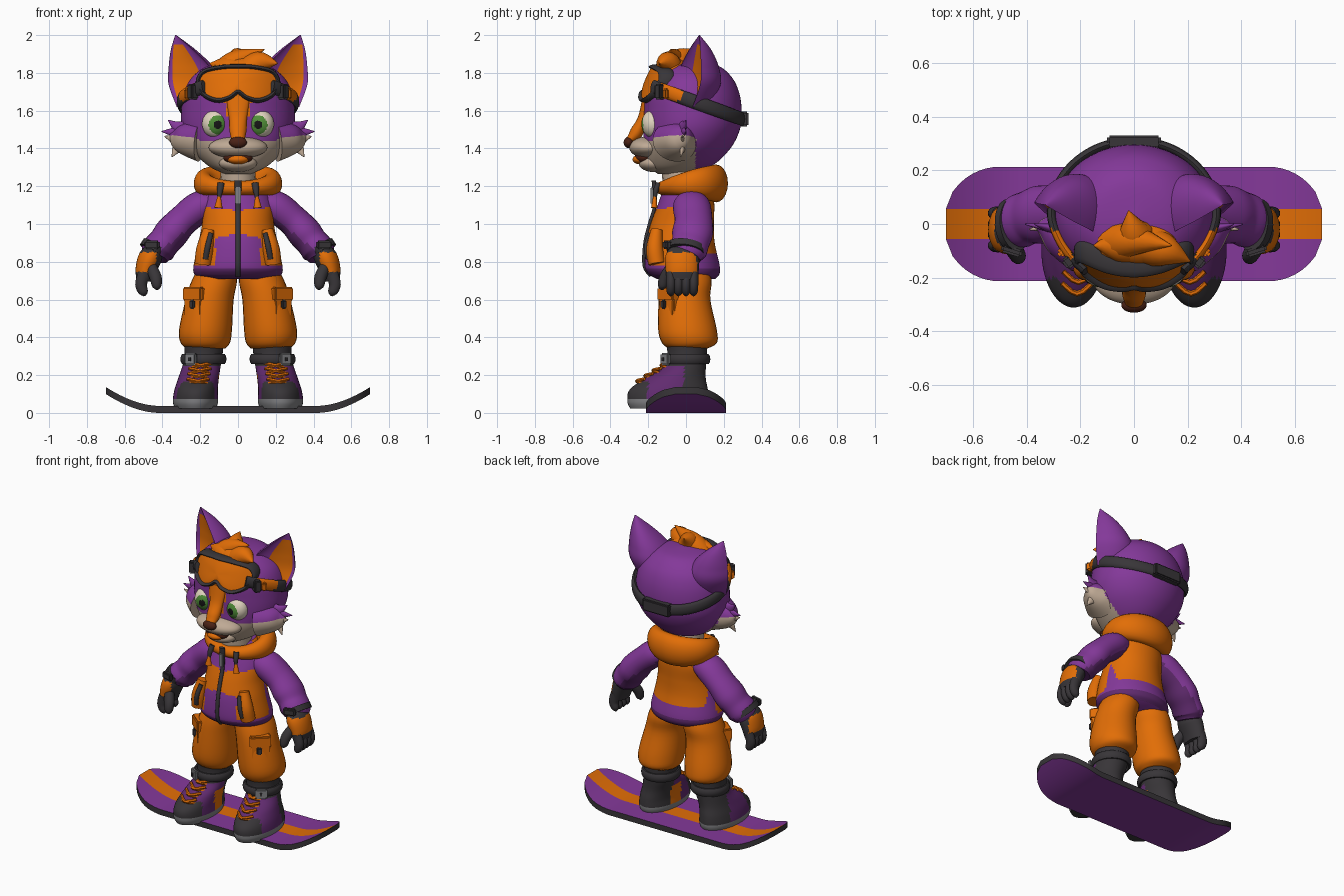
import bpy, bmesh, math
from mathutils import Vector, Matrix

if "Cube" in bpy.data.objects:
    bpy.data.objects.remove(bpy.data.objects["Cube"])
PALETTE = {"purple": (.23, .04, .32), "orange": (.76, .155, .002), "charcoal": (.04, .036, .04), "grey": (.22, .22, .23),
           "cream": (.52, .40, .30), "eye_white": (.75, .66, .52), "green": (.08, .27, .04), "black": (.008, .008, .008),
           "brown": (.07, .016, .008), "dark_purple": (.12, .024, .16)}
NAMES, Z = list(PALETTE), (0, 0, 1)
for label, rgb in PALETTE.items():
    PALETTE[label] = m = bpy.data.materials.new(label)
    m.use_nodes = True
    m.diffuse_color = m.node_tree.nodes["Principled BSDF"].inputs["Base Color"].default_value = (*rgb, 1)

def finish(name, bm, paint=None):
    bmesh.ops.recalc_face_normals(bm, faces=bm.faces[:])
    for f in bm.faces if paint else ():
        f.material_index = NAMES.index(paint(f.calc_center_median()))
    me = bpy.data.meshes.new(name)
    bm.to_mesh(me)
    for m in PALETTE.values():
        me.materials.append(m)
    me.shade_smooth()
    me.set_sharp_from_angle(angle=math.radians(48))
    ob = bpy.data.objects.new(name, me)
    bpy.context.scene.collection.objects.link(ob)
    return ob

def spline(pts, sub, closed=False):
    # Catmull-Rom through tuples of any length
    n, out = len(pts), []
    get = lambda i: Vector(pts[i % n] if closed else pts[min(max(i, 0), n - 1)])
    for i in range(n if closed else n - 1):
        a, b, c, d = (get(i + k) for k in (-1, 0, 1, 2))
        for t in (j / sub for j in range(sub)):
            out.append(.5 * (2 * b + (c - a) * t + (2 * a - 5 * b + 4 * c - d) * t * t + (3 * b - a - 3 * c + d) * t ** 3))
    return out if closed else out + [Vector(pts[-1])]

def tube(name, secs, mat, axis=None, up=(0, 1, 0), n=20, sub=5, rule=None, front=1, closed=False):
    # Loft of ellipses (x, y, z, side radius, up radius) along a path
    bm, rings, path = bmesh.new(), [], spline(secs, sub, closed)
    N = len(path)
    for i, p in enumerate(path):
        lo, hi = ((i - 1) % N, (i + 1) % N) if closed else (max(i - 1, 0), min(i + 1, N - 1))
        t = Vector(axis) if axis else (path[hi] - path[lo]).to_3d().normalized()
        u = (Vector(up) - t * t.dot(up)).normalized()
        s, ring = u.cross(t), []
        for a in (2 * math.pi * k / n for k in range(n)):
            b = math.sin(a) * max(p[4], .001) * (front if math.sin(a) < 0 else 1)
            ring.append(bm.verts.new(p.to_3d() + s * math.cos(a) * max(p[3], .001) + u * b))
        rings.append(ring)
    for i in range(N if closed else N - 1):
        r, q = rings[i], rings[(i + 1) % N]
        for k in range(n):
            f = bm.faces.new((r[k], r[(k + 1) % n], q[(k + 1) % n], q[k]))
            f.material_index = NAMES.index(rule(f.calc_center_median(), 2 * math.pi * (k + .5) / n) if rule else mat)
    for ring in () if closed else (rings[0], rings[-1]):
        bm.faces.new(ring).material_index = NAMES.index(mat)
    finish(name, bm)

def blob(name, loc, radii, paint):
    bm = bmesh.new()
    bmesh.ops.create_uvsphere(bm, u_segments=64, v_segments=48, radius=1, matrix=Matrix.Translation(loc) @ Matrix.Diagonal((*radii, 1)))
    finish(name, bm, paint)

def box(name, loc, size, mat, turn=0, bevel=.008):
    bm = bmesh.new()
    bmesh.ops.create_cube(bm, size=1, matrix=Matrix.Diagonal((*size, 1)))
    bmesh.ops.bevel(bm, geom=bm.edges[:], offset=bevel, segments=2, affect='EDGES')
    ob = finish(name, bm, lambda p: mat)
    ob.location, ob.rotation_euler = loc, (0, 0, turn)

# Snowboard with curled tips and striped deck
bm, cols = bmesh.new(), []
for x in (-.7 + i * .025 for i in range(57)):
    z = .1 * (max(0, abs(x) - .42) / .28) ** 1.8
    w = .056 + .157 * max(0, 1 - (max(0, abs(x) - .5) / .2) ** 2) ** .62
    cols.append([bm.verts.new((x, y, z + h)) for y, h in ((-w, .037), (-.055, .037), (.055, .037), (w, .037), (w, 0), (-w, 0))])
for c, d in zip(cols, cols[1:]):
    for k, kind in enumerate(("purple", "orange", "purple", "charcoal", "purple", "charcoal")):
        bm.faces.new((c[k], c[(k + 1) % 6], d[(k + 1) % 6], d[k])).material_index = NAMES.index(kind)
for end in (cols[0], cols[-1]):
    bm.faces.new(end).material_index = NAMES.index("charcoal")
finish("snowboard", bm)

# Colour rules
def boot_rule(p, a):
    if p.z < .075:
        return "grey"
    if abs(p.x) < .17 and -.1 < p.y < 0 and p.z < .2:
        return "orange"
    return "charcoal" if (p.y < -.2 and p.z < .165) or p.z > .25 or p.y > -.01 else "dark_purple"

def jacket_rule(p, a):
    x = abs(p.x)
    if p.z < .765:
        return "dark_purple"
    if p.y > 0:
        return "orange" if p.z > .85 and x < .19 else "purple"
    if p.z < .78 or p.z > 1.07 + .1 * x:
        return "purple"
    return "purple" if x < .12 and p.z < .95 - .2 * x else "orange"

def head_rule(p, a):
    x = abs(p.x)
    if p.y < -.1 and p.z > 1.45 and x < .03 + (p.z - 1.45) * .2:
        return "orange"
    return "cream" if p.y < .05 and p.z < 1.42 + .12 * x else "purple"

# Jacket, neck, hood
tube("jacket", [(0, 0, .71, .205, .155), (0, -.01, .735, .232, .187), (0, -.02, .78, .235, .198), (0, -.03, .9, .21, .182),
                (0, -.02, 1.0, .19, .167), (0, 0, 1.1, .185, .15), (0, .01, 1.18, .15, .13), (0, .02, 1.24, .1, .1)],
     "purple", Z, n=80, sub=9, rule=jacket_rule)
tube("neck", [(0, -.01, 1.16, .1, .11), (0, -.03, 1.3, .09, .1)], "cream", Z)
hood = []
for t in (i * math.pi / 6 for i in range(12)):
    k = (1 - math.cos(t)) / 2
    hood.append((.182 * math.sin(t), .02 - .14 * math.cos(t), 1.19 + .07 * k - .045 * k * k, .042 + .02 * k, .037 + .063 * k))
tube("hood", hood, "orange", up=Z, closed=True)
tube("front_zip", [(0, -.185, .725, .013, .01), (0, -.22, .78, .013, .01), (0, -.216, .9, .013, .01), (0, -.192, 1, .013, .01),
                   (0, -.165, 1.1, .014, .01), (0, -.17, 1.23, .02, .012)], "charcoal")
box("zip_pull", (0, -.18, 1.15), (.03, .015, .09), "grey", bevel=.004)

# Head and muzzle
tube("head", [(0, -.07, 1.265, .07, .08), (0, -.03, 1.31, .16, .17), (0, .005, 1.4, .25, .23), (0, .03, 1.5, .295, .255),
              (0, .035, 1.6, .30, .26), (0, .03, 1.7, .285, .25), (0, .03, 1.78, .24, .21), (0, .025, 1.84, .15, .14),
              (0, .02, 1.86, .02, .02)], "purple", Z, n=120, sub=10, rule=head_rule)
for name, loc, radii, kind in (("muzzle", (0, -.2, 1.405), (.155, .1, .058), "cream"), ("jaw", (0, -.17, 1.322), (.1, .08, .047), "cream"),
                               ("mouth", (0, -.22, 1.352), (.078, .052, .036), "brown"), ("nose", (0, -.303, 1.432), (.047, .027, .03), "brown"),
                               ("tongue", (0, -.243, 1.342), (.055, .04, .026), "orange"), ("hair", (.02, -.07, 1.81), (.14, .085, .075), "orange")):
    blob(name, loc, radii, lambda p: kind)
tube("nose_bridge", [(0, -.21, 1.67, .065, .02), (0, -.23, 1.56, .047, .025), (0, -.262, 1.485, .044, .035), (0, -.298, 1.445, .032, .02)], "orange")

# Hair locks
for i, lock in enumerate([((-.08, -.07, 1.79), (0, -.06, 1.865), (.14, -.08, 1.925)), ((.04, -.08, 1.8), (.12, -.1, 1.855), (.21, -.14, 1.85)),
                          ((.02, -.06, 1.8), (0, -.03, 1.875), (-.02, .05, 1.925)), ((0, -.08, 1.8), (-.07, -.08, 1.83), (-.15, -.08, 1.85))]):
    tube(f"hair_lock_{i + 1}", [(*p, r, r) for p, r in zip(lock, (.075, .06, .002))], "orange", n=14)

# Goggles: deep frame, curved lens, strap
half = [(0, 1.7), (.045, 1.67), (.11, 1.655), (.18, 1.685), (.21, 1.75), (.18, 1.805), (.09, 1.828), (0, 1.832)]
outline = half + [(-x, z) for x, z in half[-2:0:-1]]
depth = lambda x, z: -.235 + (z - 1.67) * .36 + 1.8 * x * x
tube("goggle_frame", [(x, depth(x, z) + .02, z, .014, .042) for x, z in outline], "charcoal", n=12, closed=True)
bm, rows, rim = bmesh.new(), [], spline(outline, 4, True)
for r in (.05, .35, .65, .85, 1):
    pts = [(x * r, 1.745 + (z - 1.745) * r) for x, z in rim]
    rows.append([bm.verts.new((x, depth(x, z) - .01 * (1 - r * r) - .006, z)) for x, z in pts])
for p, q in zip(rows, rows[1:]):
    for k in range(len(p)):
        bm.faces.new((p[k], p[k - 1], q[k - 1], q[k]))
bm.faces.new(rows[0])
finish("goggle_lens", bm, lambda p: "orange")
strap = []
for t in (math.radians(-50 + i * 280 / 24) for i in range(25)):
    y = .035 + .274 * math.sin(t)
    strap.append((.308 * math.cos(t) * (1 - .12 * max(0, -math.sin(t))), y, 1.555 + (.3 - y) * .36, .017, .037))
tube("goggle_strap", strap, "charcoal", up=Z, n=12, sub=3, rule=lambda p, a: "orange" if -.13 < p.y < -.02 and p.z > 1.655 else "charcoal")
box("strap_clip", (0, .305, 1.556), (.2, .05, .08), "charcoal")

for s, side in ((1, "left_"), (-1, "right_")):
    def limb(name, secs, mat, **options):
        tube(side + name, [(s * x, *rest) for x, *rest in secs], mat, **options)

    # Eye and cheek fur
    def eye_rule(p):
        r = math.hypot(p.x - s * .106, p.z - 1.525)
        return "eye_white" if p.y > -.17 or r > .05 else "black" if r < .022 else "green"
    blob(side + "eye", (s * .12, -.174, 1.53), (.07, .062, .074), eye_rule)
    limb("cheek", [(.2, -.05, 1.44, .11, .13), (.28, -.03, 1.45, .085, .09), (.33, -.015, 1.46, .055, .045), (.36, -.01, 1.47, .01, .01)],
         "cream", n=48, sub=8, rule=lambda p, a: "cream" if p.z < 1.43 + .11 * abs(p.x) and p.y < .05 else "purple")
    for k, (z, tip, kind) in enumerate([(1.51, (.37, 0, 1.55), "purple"), (1.485, (.405, 0, 1.49), "purple"),
                                        (1.44, (.39, -.02, 1.465), "cream"), (1.41, (.35, -.03, 1.355), "cream")]):
        limb(f"cheek_tuft_{k + 1}", [(.24, -.02, z, .05, .03), (.31, -.015, z, .035, .018), (*tip, .002, .003)], kind, n=14)

    # Cupped ear with coloured inside
    limb("ear", [(.235, -.01, 1.62, .1, .15), (.238, .01, 1.74, .145, .18), (.258, .025, 1.83, .122, .155), (.295, .045, 1.92, .068, .095),
                 (.33, .07, 2, .003, .003)], "purple", axis=Z, up=(-.5 * s, 1, 0), n=48, sub=9, front=-.2,
         rule=lambda p, a: "orange" if math.sin(a) < 0 and -.3 < s * math.cos(a) < .88 and p.z < 1.95 else "purple")

    # Sleeve, glove with coloured back
    limb("sleeve", [(.12, .02, 1.11, .06, .08), (.2, .03, 1.09, .085, .1), (.29, .04, 1.02, .083, .1), (.35, .035, .955, .09, .108),
                    (.39, .025, .905, .085, .1), (.425, .01, .86, .088, .1), (.44, 0, .825, .07, .08)], "dark_purple", n=28, sub=8,
         rule=lambda p, a: "dark_purple" if p.z + .8 * abs(p.x) < 1.185 else "purple")
    limb("wrist_strap", [(.44, 0, .885, .07, .1), (.46, -.005, .855, .07, .1)], "charcoal")
    limb("glove", [(.44, -.01, .86, .05, .07), (.465, -.02, .82, .062, .09), (.487, -.02, .76, .056, .088), (.497, -.02, .7, .042, .08)],
         "charcoal", n=40, sub=9, rule=lambda p, a: "orange" if .745 < p.z < .85 and abs(p.x) + (-.02 - p.y) * .5 > .47 else "charcoal")
    for k, y in enumerate((-.08, -.04, 0, .04)):
        limb(f"finger_{k + 1}", [(.497, y, .74, .032, .025), (.513, y, .68, .031, .025), (.5, y, .637, .024, .021), (.495, y, .618, .004, .004)], "charcoal")
    limb("thumb", [(.465, -.07, .78, .03, .03), (.437, -.11, .72, .032, .03), (.43, -.125, .67, .024, .024), (.43, -.125, .65, .003, .003)], "charcoal")

    # Jacket pocket, drawstring
    limb("pocket_panel", [(.185, -.155, .79, .045, .045), (.175, -.165, .87, .045, .045), (.155, -.155, .97, .03, .03)], "orange")
    limb("pocket_zip", [(.172, -.2, .815, .015, .013), (.16, -.21, .88, .015, .013), (.143, -.19, .95, .013, .012)], "charcoal")
    limb("drawstring", [(.09, -.145, 1.215, .018, .015), (.096, -.16, 1.175, .016, .014), (.1, -.165, 1.13, .008, .008)], "charcoal")
    limb("tassel", [(.1, -.165, 1.145, .009, .009), (.104, -.168, 1.085, .022, .017)], "orange")

    # Trouser leg and boot
    limb("trouser_leg", [(.17, .01, .34, .1, .1), (.173, .018, .37, .13, .145), (.172, .008, .44, .14, .155), (.15, -.008, .6, .127, .137),
                         (.125, 0, .7, .12, .135), (.1, 0, .8, .09, .11)], "orange", axis=Z, n=28)
    limb("boot", [(.225, -.095, .022, .108, .2), (.225, -.095, .06, .12, .215), (.222, -.092, .12, .115, .208), (.21, -.06, .18, .108, .165),
                  (.195, -.01, .24, .102, .115), (.183, .005, .3, .1, .105), (.18, .005, .37, .105, .108)], "charcoal", axis=Z, n=56, sub=8, rule=boot_rule)
    for k in range(8):
        z, y, x, d = .165 + .014 * (k - k % 2), -.25 + .0215 * (k - k % 2), .213 - .0025 * k, 1 - 2 * (k % 2)
        limb(f"lace_{k + 1}", [(x - .055 * d, y + .03, z - .012, .009, .009), (x, y - .01, z + .003, .01, .01),
                               (x + .055 * d, y + .03, z + .015, .009, .009)], "orange", up=Z, n=6, sub=3)
    limb("ankle_strap", [(.183 + .108 * math.cos(i * math.pi / 6), .003 + .112 * math.sin(i * math.pi / 6), .285, .014, .028) for i in range(12)],
         "charcoal", up=Z, n=10, sub=4, closed=True)

    # Clips, pockets and buckles
    for name, (x, y, z), size, kind, turn in (
            ("goggle_clip", (.235, -.135, 1.7), (.045, .06, .08), "charcoal", .9), ("goggle_hinge", (.262, -.1, 1.69), (.03, .05, .055), "orange", .9),
            ("wrist_buckle", (.455, -.1, .89), (.08, .03, .045), "charcoal", .3), ("cargo_pocket", (.22, -.08, .575), (.12, .07, .13), "orange", .7),
            ("pocket_flap", (.221, -.083, .63), (.13, .08, .075), "orange", .7), ("pocket_tab", (.243, -.12, .575), (.035, .02, .05), "charcoal", .7),
            ("ankle_buckle", (.25, -.108, .285), (.075, .025, .065), "grey", .6), ("buckle_lever", (.253, -.115, .285), (.03, .025, .035), "charcoal", .6)):
        box(side + name, (s * x, y, z), size, kind, s * turn)
